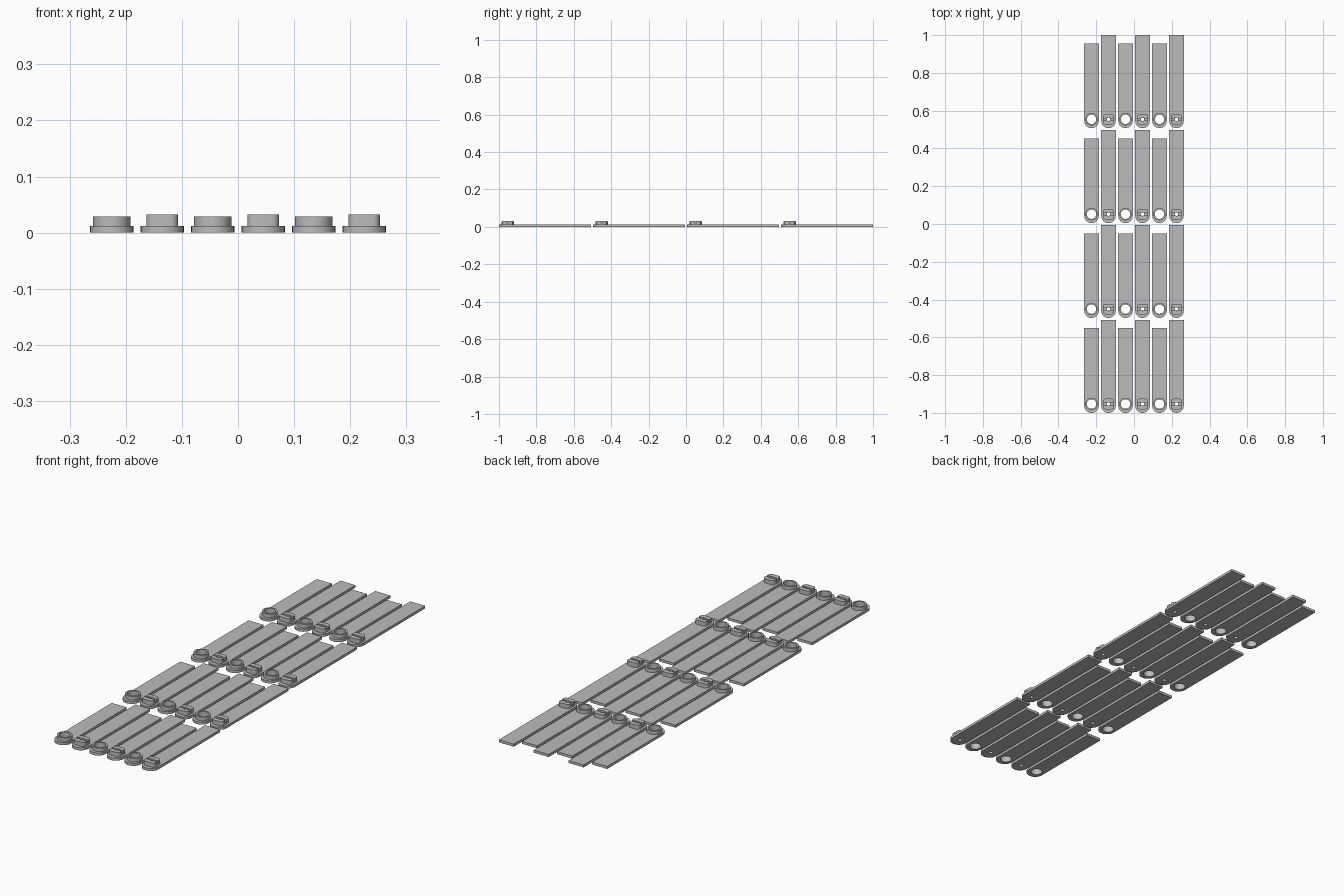
import bpy, bmesh
from math import sin, cos, pi, asin

cube = bpy.data.objects.get("Cube")
if cube:
    bpy.data.objects.remove(cube, do_unlink=True)

grey = bpy.data.materials.new("plain grey")
grey.use_nodes = True
grey.diffuse_color = (0.5, 0.5, 0.5, 1)
grey.node_tree.nodes["Principled BSDF"].inputs["Base Color"].default_value = (0.5, 0.5, 0.5, 1)

HALF_W = 0.0385       # half width of a strap
THICK = 0.012         # strap thickness
TIP = 0.047           # fastener centre to rounded tip
LENGTH = 0.4925       # long strap, tip to tail
ROW_STEP = (2 - LENGTH) / 3
COL_STEP = 0.09


def arc(r, a0, a1, n, cx=0, cy=0):
    return [(cx + r * cos(a0 + (a1 - a0) * i / n),
             cy + r * sin(a0 + (a1 - a0) * i / n)) for i in range(n + 1)]


def circle(r, n=24):
    return arc(r, 0, 2 * pi, n)[:-1]


def prism(bm, loops, z0, z1):
    """Fill the outline (further loops are holes) and extrude it upward."""
    edges = []
    for loop in loops:
        vs = [bm.verts.new((x, y, z0)) for x, y in loop]
        edges += [bm.edges.new((v, vs[i - 1])) for i, v in enumerate(vs)]
    fill = bmesh.ops.triangle_fill(bm, edges=edges, use_beauty=True)
    faces = [g for g in fill["geom"] if isinstance(g, bmesh.types.BMFace)]
    top = bmesh.ops.extrude_face_region(bm, geom=faces, use_keep_orig=True)
    for v in top["geom"]:
        if isinstance(v, bmesh.types.BMVert):
            v.co.z = z1


def strap_outline(length):
    tail = length - TIP
    return arc(HALF_W, pi, 2 * pi, 16, 0, HALF_W - TIP) + [(HALF_W, tail), (-HALF_W, tail)]


def rounded_square(half, r):
    c = half - r
    pts = []
    for k, (sx, sy) in enumerate([(1, 1), (-1, 1), (-1, -1), (1, -1)]):
        pts += arc(r, k * pi / 2, (k + 1) * pi / 2, 5, sx * c, sy * c)
    return pts


def ring_strap(bm):
    hole = circle(0.025)
    prism(bm, [strap_outline(LENGTH - 0.044), hole], 0, THICK)
    prism(bm, [circle(0.033), hole], THICK, 0.0285)


def stud_strap(bm):
    r, slot, half, floor, top = 0.009, 0.005, 0.028, 0.02, 0.032
    block = rounded_square(half, 0.013)
    prism(bm, [strap_outline(LENGTH), circle(r, 16)], 0, THICK)
    prism(bm, [block, circle(r, 16)], THICK, floor)
    # two jaws either side of the slot, notched around the pin hole
    a = asin(slot / r)
    jaw = [(half, slot)] + [p for p in block if p[1] > slot] + [(-half, slot)]
    jaw += arc(r, pi - a, a, 8)
    prism(bm, [jaw], floor, top)
    prism(bm, [[(x, -y) for x, y in jaw]], floor, top)


def make_strap(name, build):
    bm = bmesh.new()
    build(bm)
    bmesh.ops.recalc_face_normals(bm, faces=bm.faces)
    bmesh.ops.dissolve_limit(bm, angle_limit=0.01, verts=bm.verts, edges=bm.edges)
    mesh = bpy.data.meshes.new(name)
    bm.to_mesh(mesh)
    bm.free()
    mesh.materials.append(grey)
    obj = bpy.data.objects.new(name, mesh)
    bpy.context.collection.objects.link(obj)
    bpy.ops.object.select_all(action='DESELECT')
    obj.select_set(True)
    bpy.context.view_layer.objects.active = obj
    bpy.ops.object.shade_smooth_by_angle(angle=0.6)
    return obj


# alternate ring and stud straps across four rows
masters = [make_strap("ring_strap", ring_strap), make_strap("stud_strap", stud_strap)]
for row in range(4):
    for col in range(6):
        src = masters[col % 2]
        obj = src
        if row or col > 1:
            obj = bpy.data.objects.new(src.name, src.data)
            bpy.context.collection.objects.link(obj)
        obj.location = ((col - 2.5) * COL_STEP, -1 + TIP + row * ROW_STEP, 0)
